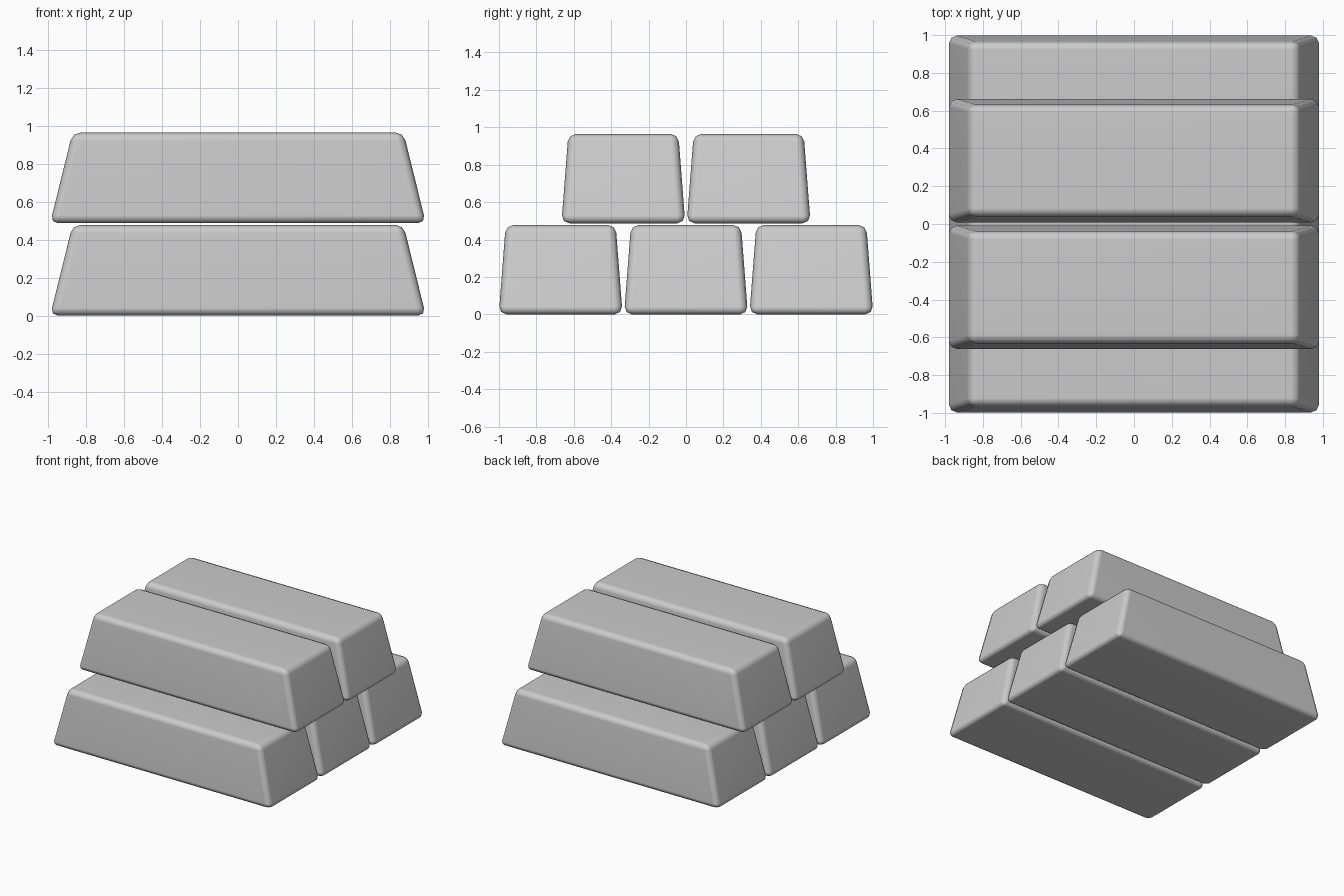
import bpy, bmesh

if "Cube" in bpy.data.objects:
    bpy.data.objects.remove(bpy.data.objects["Cube"])

HX, HY, H = 0.99, 0.331, 0.478      # bottom half length, half width, height
TX, TY = 0.872, 0.294               # top half length, half width


def make_bar(name, y, z):
    # tapered ingot with softly rounded edges
    bm = bmesh.new()
    bmesh.ops.create_cube(bm, size=2)
    for v in bm.verts:
        top = v.co.z > 0
        v.co.x *= TX if top else HX
        v.co.y *= TY if top else HY
        v.co.z = H if top else 0
    bmesh.ops.bevel(bm, geom=bm.edges[:], offset=0.042, segments=2,
                    profile=0.5, affect='EDGES', clamp_overlap=True)
    bmesh.ops.recalc_face_normals(bm, faces=bm.faces[:])
    for f in bm.faces:
        f.smooth = True
    mesh = bpy.data.meshes.new(name)
    bm.to_mesh(mesh)
    bm.free()
    bar = bpy.data.objects.new(name, mesh)
    bar.location = (0, y, z)
    bpy.context.collection.objects.link(bar)
    # keep broad faces flat, blend only the rounded edges
    mod = bar.modifiers.new("face_normals", 'WEIGHTED_NORMAL')
    mod.keep_sharp = True


# bottom row of three bars
for i in range(3):
    make_bar(f"lower_bar_{i + 1}", (i - 1) * 0.67, 0)

# top row of two bars, resting across the gaps
for i in range(2):
    make_bar(f"upper_bar_{i + 1}", (i - 0.5) * 0.67, 0.487)
